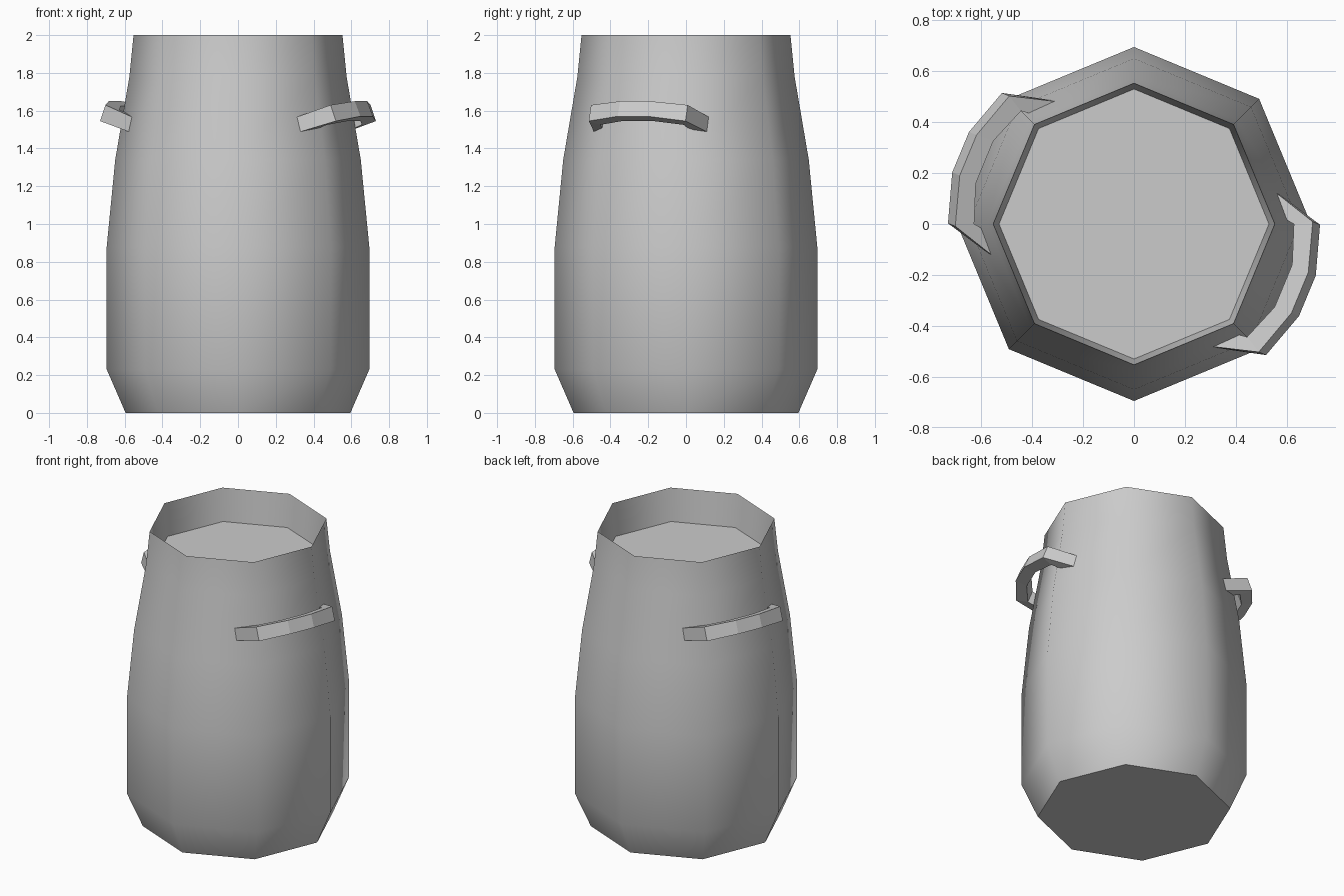
import bpy, bmesh
from math import sin, cos, radians, pi

if "Cube" in bpy.data.objects:
    bpy.data.objects.remove(bpy.data.objects["Cube"])

SIDES = 8


def finish(bm, name, angle=None):
    bmesh.ops.recalc_face_normals(bm, faces=bm.faces)
    mesh = bpy.data.meshes.new(name)
    bm.to_mesh(mesh)
    bm.free()
    obj = bpy.data.objects.new(name, mesh)
    bpy.context.collection.objects.link(obj)
    if angle is not None:
        bpy.ops.object.select_all(action='DESELECT')
        obj.select_set(True)
        bpy.context.view_layer.objects.active = obj
        bpy.ops.object.shade_smooth_by_angle(angle=radians(angle))
    return obj


def bridge(bm, rings):
    """Skin closed rings of points, capping both ends."""
    rings = [[bm.verts.new(p) for p in ring] for ring in rings]
    for a, b in zip(rings, rings[1:]):
        n = len(a)
        for i in range(n):
            j = (i + 1) % n
            bm.faces.new((a[i], a[j], b[j], b[i]))
    bm.faces.new(rings[0])
    bm.faces.new(rings[-1])


# Octagonal pot: outer wall, rim, short inner wall and recessed top
profile = [(0.595, 0), (0.695, 0.23), (0.695, 0.88), (0.65, 1.34),
           (0.575, 1.78), (0.553, 2.0), (0.53, 1.78)]
bm = bmesh.new()
bridge(bm, [[(r * cos(2 * pi * i / SIDES), r * sin(2 * pi * i / SIDES), z)
             for i in range(SIDES)] for r, z in profile])
finish(bm, "pot_body", 50)

# Half of a handle: section corners as (outward, sideways, height),
# ordered outer bottom, outer top, inner top, inner bottom
half = [
    [(0.480, 0.327, 1.485), (0.468, 0.327, 1.565), (0.43, 0.26, 1.545), (0.45, 0.26, 1.465)],
    [(0.676, 0.277, 1.545), (0.645, 0.277, 1.63), (0.58, 0.24, 1.605), (0.61, 0.24, 1.525)],
    [(0.737, 0.086, 1.57), (0.705, 0.086, 1.65), (0.635, 0.09, 1.625), (0.665, 0.09, 1.545)],
]
sections = half + [[(u, -t, z) for u, t, z in s] for s in reversed(half)]

# Two handles on opposite faces of the pot
for name, turn in (("right_handle", -22.5), ("left_handle", 157.5)):
    bm = bmesh.new()
    bridge(bm, sections)
    handle = finish(bm, name)
    handle.rotation_euler.z = radians(turn)
